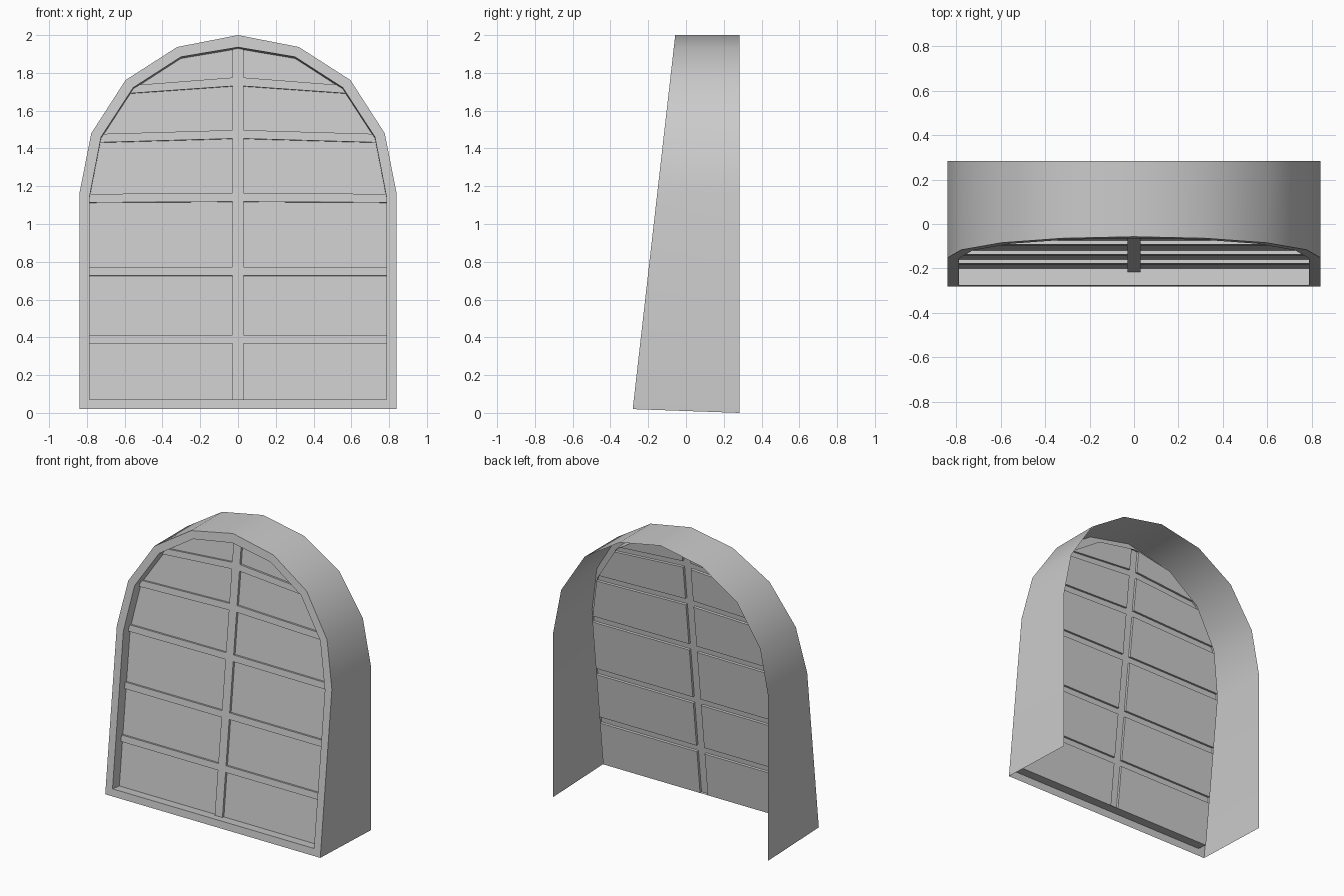
import bpy, bmesh, math
from mathutils import Vector

if "Cube" in bpy.data.objects:
    bpy.data.objects.remove(bpy.data.objects["Cube"])

SLOPE = 0.225 / 1.98
N = Vector((0, 1, -SLOPE)).normalized()      # direction into the window
BAR_D, PANE_D, HALF_BAR, BACK = 0.060, 0.077, 0.03, 0.283

# half profiles (x, z), from the foot to the crown
OUTER = [(0.84, 0.02), (0.84, 1.16), (0.777, 1.48), (0.595, 1.762), (0.322, 1.937), (0, 2.0)]
INNER = [(0.787, 0.07), (0.787, 1.14), (0.725, 1.461), (0.555, 1.722), (0.302, 1.885), (0, 1.936)]
# lower edge of each horizontal bar: z at the middle, z at the frame
BARS = [(0.375, 0.375), (0.733, 0.733), (1.125, 1.121), (1.459, 1.439), (1.737, 1.699)]
BAR_H = 0.045


def at(p, depth=0.0):
    x, z = p
    return Vector((x, -0.282 + SLOPE * (z - 0.02), z)) + N * depth


def edge_x(z):
    for (x0, z0), (x1, z1) in zip(INNER, INNER[1:]):
        if z <= z1:
            return x0 + (x1 - x0) * (z - z0) / (z1 - z0)
    return 0


def build(name, faces, smooth=False):
    """faces: list of (points, facing vector); right half, mirrored."""
    bm = bmesh.new()
    for pts, facing in faces:
        f = bm.faces.new([bm.verts.new(p) for p in pts])
        f.normal_update()
        if f.normal.dot(facing) < 0:
            f.normal_flip()
    bmesh.ops.remove_doubles(bm, verts=bm.verts, dist=0.0005)
    me = bpy.data.meshes.new(name)
    bm.to_mesh(me)
    bm.free()
    if smooth:
        me.shade_smooth()
        me.set_sharp_from_angle(angle=math.radians(30))
    ob = bpy.data.objects.new(name, me)
    bpy.context.collection.objects.link(ob)
    mod = ob.modifiers.new("mirror", 'MIRROR')
    mod.merge_threshold = 0.0005
    return ob


def back(p):
    return Vector((p[0], BACK, 0 if p is OUTER[0] else p[1]))


# outer hood, open at the back and bottom
mid = Vector((0, 0, 0.8))
hood = []
for a, b in zip(OUTER, OUTER[1:]):
    pts = [at(a), at(b), back(b), back(a)]
    out = (at(a) + at(b)) / 2 - mid
    out.y = 0
    hood.append((pts, out))
build("hood", hood, True)

# front frame and its inner reveal
frame = []
foot_o, foot_i = [(0, 0.02)] + OUTER, [(0, 0.07)] + INNER
for i in range(len(foot_o) - 1):
    a, b, c, d = foot_o[i], foot_o[i + 1], foot_i[i + 1], foot_i[i]
    frame.append(([at(a), at(b), at(c), at(d)], -N))
    inward = mid - (at(c) + at(d)) / 2
    inward.y = 0
    deep = PANE_D if i < 2 else BAR_D
    frame.append(([at(d), at(c), at(c, PANE_D), at(d, PANE_D)], inward))
build("window_frame", frame)

# glazing bars: vertical strip plus cross strips
bars = []
crown = INNER[-1][1] - HALF_BAR * 0.17
bars.append(([at(p, BAR_D) for p in [(0, 0.07), (HALF_BAR, 0.07), (HALF_BAR, crown), (0, INNER[-1][1])]], -N))
for zm, ze in BARS:
    zt = ze + BAR_H
    knee = [p for p in INNER if ze < p[1] < zt]
    pts = [(HALF_BAR, zm), (edge_x(ze), ze)] + knee + [(edge_x(zt), zt), (HALF_BAR, zm + BAR_H)]
    bars.append(([at(p, BAR_D) for p in pts], -N))

# panes sunk between the bars, with stepped sides
panes = []
lows = [(0.07, 0.07)] + [(m + BAR_H, e + BAR_H) for m, e in BARS]
for i, (lm, le) in enumerate(lows):
    pts = [(HALF_BAR, lm), (edge_x(le), le)]
    if i < len(BARS):
        hm, he = BARS[i]
        pts += [(edge_x(he), he), (HALF_BAR, hm)]
    else:
        pts += [INNER[-2], (HALF_BAR, crown)]
    panes.append(([at(p, PANE_D) for p in pts], -N))
    centre = sum((at(p) for p in pts), Vector()) / len(pts)
    for a, b in zip(pts, pts[1:] + pts[:1]):
        on_bar = a[0] == b[0] == HALF_BAR or (i > 0 and a == pts[0]) or \
            (i < len(BARS) and a == pts[2])
        if on_bar:
            bars.append(([at(a, BAR_D), at(b, BAR_D), at(b, PANE_D), at(a, PANE_D)],
                         centre - (at(a) + at(b)) / 2))
build("glazing_bars", bars)
build("panes", panes)
